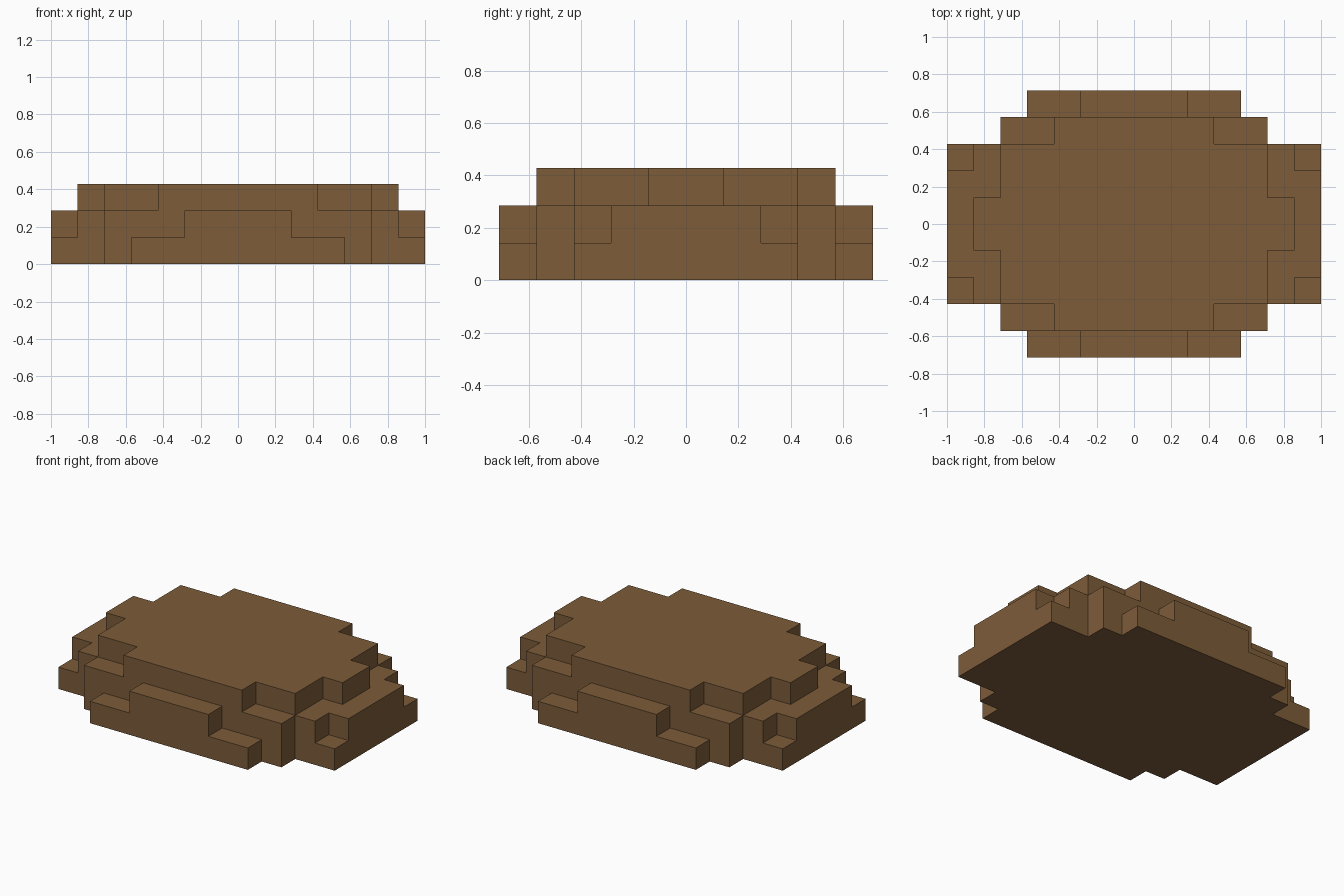
import bpy
import bmesh
from mathutils import Vector

cube = bpy.data.objects.get("Cube")
if cube:
    bpy.data.objects.remove(cube, do_unlink=True)

UNIT = 1 / 7  # edge of one block

# Each layer is a union of centred rectangles: (half width, half depth) in blocks
LAYERS = [
    [(7, 3), (5, 4), (4, 5)],          # base
    [(7, 2), (6, 3), (5, 4), (2, 5)],  # middle
    [(6, 1), (5, 3), (3, 4)],          # top
]

# Blocks filled by the layers
blocks = set()
for z, rects in enumerate(LAYERS):
    for w, d in rects:
        blocks |= {(x, y, z) for x in range(-w, w) for y in range(-d, d)}

# Outer skin: one square wherever a block meets open air
bm = bmesh.new()
for block in blocks:
    centre = Vector(block) + Vector((0.5, 0.5, 0.5))
    for axis in range(3):
        for sign in (-1, 1):
            n = Vector((0, 0, 0))
            n[axis] = sign
            if tuple(int(a + b) for a, b in zip(block, n)) in blocks:
                continue
            u = Vector((n.y, n.z, n.x))
            v = n.cross(u)
            mid = centre + n / 2
            corners = [mid + (a * u + b * v) / 2
                       for a, b in ((-1, -1), (1, -1), (1, 1), (-1, 1))]
            bm.faces.new([bm.verts.new(c * UNIT) for c in corners])

# Weld the squares and merge them into large flat faces
bmesh.ops.remove_doubles(bm, verts=bm.verts[:], dist=0.001)
bmesh.ops.dissolve_limit(bm, angle_limit=0.01, verts=bm.verts[:], edges=bm.edges[:])

mesh = bpy.data.meshes.new("stepped_slab")
bm.to_mesh(mesh)
bm.free()
slab = bpy.data.objects.new("stepped_slab", mesh)
bpy.context.collection.objects.link(slab)

# Brown colour
brown = bpy.data.materials.new("brown")
brown.use_nodes = True
colour = (0.205, 0.107, 0.042, 1)
brown.diffuse_color = colour
brown.node_tree.nodes["Principled BSDF"].inputs["Base Color"].default_value = colour
mesh.materials.append(brown)
